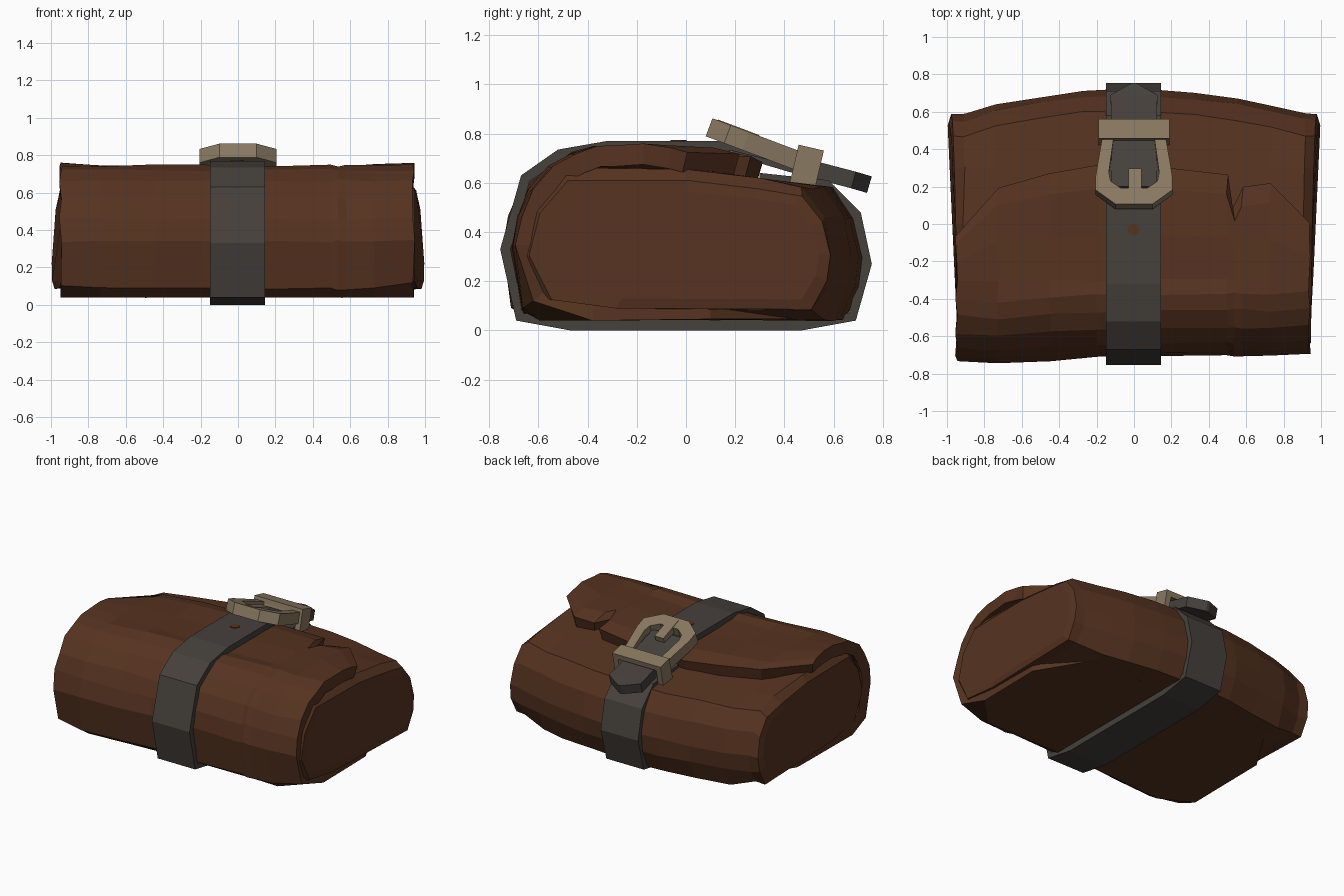
import bpy, bmesh, random
from mathutils import Matrix, Vector

random.seed(4)
if "Cube" in bpy.data.objects:
    bpy.data.objects.remove(bpy.data.objects["Cube"])


def material(name, rgb):
    m = bpy.data.materials.new(name)
    m.use_nodes = True
    m.diffuse_color = (*rgb, 1)
    m.node_tree.nodes["Principled BSDF"].inputs["Base Color"].default_value = (*rgb, 1)
    return m


LEATHER = material("brown leather", (0.093, 0.033, 0.0145))
STRAP = material("dark strap", (0.061, 0.052, 0.045))
BRASS = material("dull brass", (0.25, 0.192, 0.12))


def finish(name, bm, mat):
    mesh = bpy.data.meshes.new(name)
    bm.to_mesh(mesh)
    bm.free()
    mesh.materials.append(mat)
    ob = bpy.data.objects.new(name, mesh)
    bpy.context.collection.objects.link(ob)
    return ob


def loft(bm, rows, closed=False):
    """Quads between successive rows of points."""
    vs = [[bm.verts.new(p) for p in r] for r in rows]
    n = len(rows[0])
    for a, b in zip(vs, vs[1:]):
        for i in range(n if closed else n - 1):
            j = (i + 1) % n
            bm.faces.new((a[i], b[i], b[j], a[j]))
    return vs


def sheet(name, rows, thickness, mat):
    bm = bmesh.new()
    loft(bm, rows)
    ob = finish(name, bm, mat)
    mod = ob.modifiers.new("thickness", "SOLIDIFY")
    mod.thickness, mod.offset = thickness, -1
    return ob


def wobble(p, amount=0.007):
    return Vector(p) + Vector([random.uniform(-amount, amount) for _ in range(3)])


# Rolled core: cross-sections along x, with the back bulging in the middle
def section(back):
    return [(-0.5, .655), (0.0, .655), (0.3, .615), (back - .12, .58),
            (back - .035, .46), (back, .3), (back - .015, .18), (back - .08, .045),
            (-0.3, .05), (-0.57, .09), (-0.665, .3), (-0.62, .5)]


def end_ring(side, shrink_y, shrink_z, bulge):
    ring = []
    for y, z in section(0.61):
        reach = 0.35 if y > 0.5 else 1.1
        swell = max(0, 1 - abs(y - 0.5) / reach) * max(0, 1 - abs(z - 0.22) / 0.6)
        ring.append((side * (0.945 + bulge * swell),
                     0.03 + (y - 0.03) * shrink_y, 0.335 + (z - 0.335) * shrink_z))
    return ring


end_shapes = ((.88, .72, .075), (.96, .86, .055))
rows = [end_ring(-1, *shape) for shape in end_shapes]
for x, back in ((-.91, .585), (-.74, .64), (-.5, .68), (-.27, .715), (0, .72),
                (.33, .7), (.55, .675), (.73, .64), (.91, .595)):
    lift = 0.04 if abs(x) > .9 else 0
    rows.append([wobble((x, y, z + (lift if z < .1 else 0))) for y, z in section(back)])
rows += [end_ring(1, *shape) for shape in reversed(end_shapes)]
bm = bmesh.new()
rings = loft(bm, rows, closed=True)
bm.faces.new(rings[0])
bm.faces.new(rings[-1])
bmesh.ops.recalc_face_normals(bm, faces=bm.faces)
finish("rolled_core", bm, LEATHER)

# Outer flap: wraps the bottom, front and top; its free edge has a torn notch
wrap = [(-0.6, .04), (-0.67, .085), (-0.715, .34), (-0.69, .46),
        (-0.645, .57), (-0.565, .665), (-0.47, .72), (-0.38, .745)]
# x, y of the free edge, forward push of the front, cut of the lower corner
edge = [(-.95, -.06, .02, .1), (-.73, .2, .035, 0), (-.45, .265, .015, 0), (-.2, .31, 0, 0),
        (.1, .31, -.005, 0), (.5, .27, -.01, 0), (.535, .09, -.01, 0), (.58, .2, -.01, 0),
        (.73, .22, -.005, 0), (.94, 0, -.02, .2)]
rows = []
for x, end, push, cut in edge:
    top = 0.722 + 0.034 * abs(x)
    start = -0.3
    front = [Vector((x, y - push, z)) for y, z in wrap]
    front[0].y += cut
    front[1] += Vector((0, cut * .15, cut * .2))
    over = [Vector((x, start + (end - start) * t, top - drop))
            for t, drop in ((0, 0), (.4, 0), (.8, .005), (1, .035))]
    under = Vector((x, .1 if cut else .45, .046))
    rows.append([under, front[0]] + [wobble(p) for p in front[1:] + over])
sheet("outer_flap", rows, 0.085, LEATHER)

# Strap around the bundle, and its pointed tail
loop = [(.3, .64), (.58, .61), (.71, .48), (.755, .27), (.69, .04), (.47, 0),
        (-.47, 0), (-.69, .04), (-.755, .33), (-.67, .63), (-.52, .735),
        (-.32, .77), (.2, .77), (.34, .735)]
sheet("strap", [[(x, y, z) for y, z in loop] for x in (-.15, .145)], 0.042, STRAP)
tail = [(.2, .782, .12), (.45, .708, .12), (.69, .645, .125), (.755, .626, .01)]
sheet("strap_tail", [[(s * w, y, z) for y, z, w in tail] for s in (-1, 1)], 0.07, STRAP)


# Buckle parts: flat frames extruded along their own normal
def frame(name, outer, inner, depth, origin, angle):
    place = Matrix.Translation(origin) @ Matrix.Rotation(angle, 4, "X")
    bm = bmesh.new()
    loops = [[place @ Vector((x, y, z)) for x, y in outline]
             for outline, z in ((outer, 0), (outer, depth), (inner, depth), (inner, 0), (outer, 0))]
    loft(bm, loops, closed=True)
    bmesh.ops.remove_doubles(bm, verts=bm.verts, dist=1e-5)
    bmesh.ops.recalc_face_normals(bm, faces=bm.faces)
    return finish(name, bm, BRASS)


def mirrored(half):
    return half + [(-x, y) for x, y in reversed(half)]


def rect(w, h):
    return mirrored([(w, -h), (w, h)])


frame("buckle_frame",
      mirrored([(.1, 0), (.205, .08), (.205, .16), (.165, .41)]),
      mirrored([(.07, .09), (.125, .13), (.135, .18), (.11, .37)]),
      0.078, (0, .08, .789), -0.36)
frame("strap_keeper", rect(.19, .088), rect(.15, .05), 0.105, (0, .54, .645), 1.34)

# Prong lying across the frame
bm = bmesh.new()
bmesh.ops.create_cube(bm, size=1, matrix=Matrix.Translation((.005, .205, .802))
                      @ Matrix.Rotation(-0.36, 4, "X") @ Matrix.Diagonal((.07, .18, .05, 1)))
finish("buckle_prong", bm, BRASS)

# Punched hole in the strap
bm = bmesh.new()
bmesh.ops.create_cone(bm, cap_ends=True, segments=12, radius1=.033, radius2=.033,
                      depth=.008, matrix=Matrix.Translation((-.003, -.03, .77)))
finish("strap_hole", bm, LEATHER)
